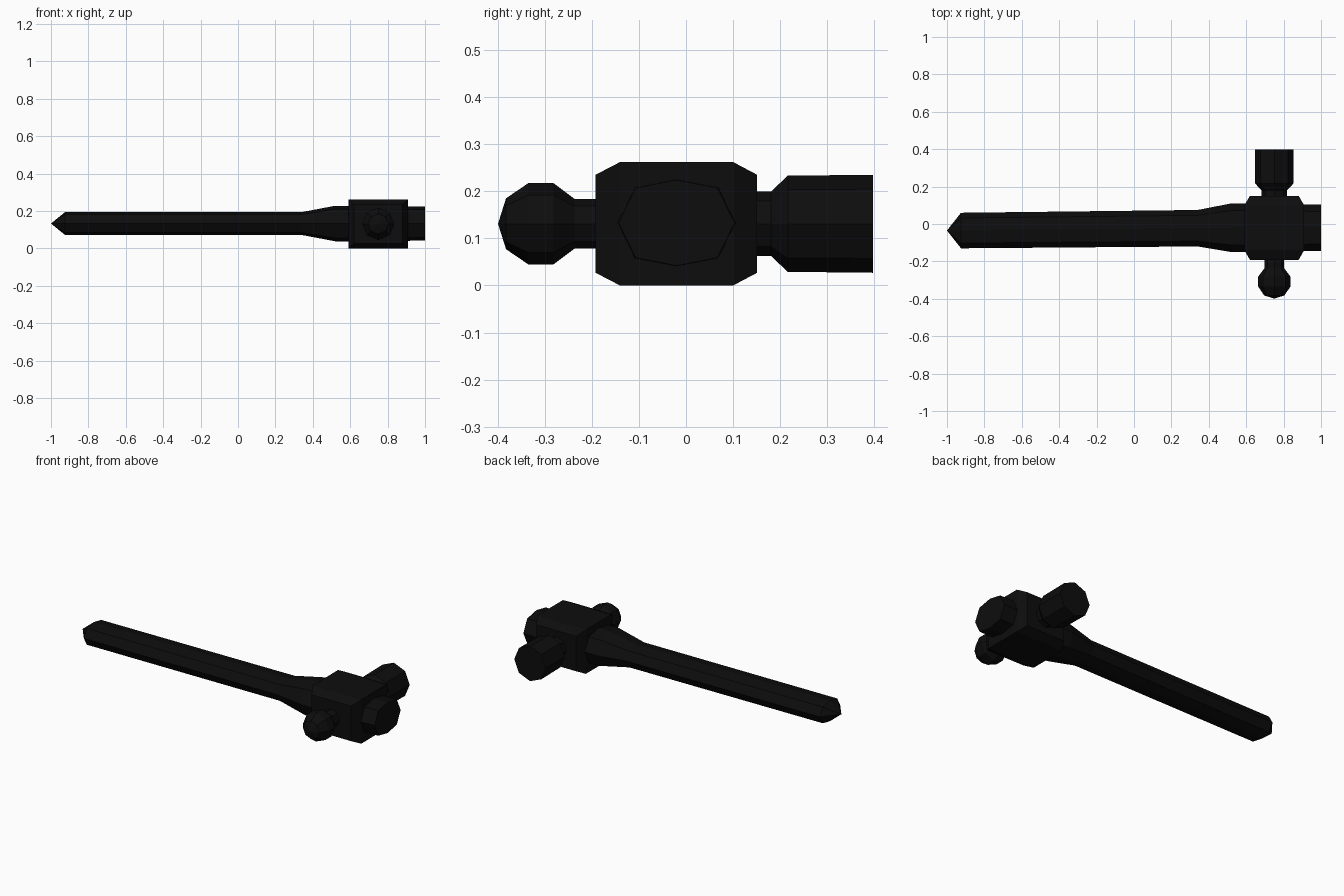
import bpy, bmesh, math
from mathutils import Vector

if "Cube" in bpy.data.objects:
    bpy.data.objects.remove(bpy.data.objects["Cube"])

mat = bpy.data.materials.new("black metal")
mat.diffuse_color = (0.004, 0.004, 0.004, 1)
mat.use_nodes = True
mat.node_tree.nodes["Principled BSDF"].inputs["Base Color"].default_value = mat.diffuse_color


def loft(name, rings):
    """Skin a list of closed rings; a ring of one point makes a pointed end."""
    bm = bmesh.new()
    loops = [[bm.verts.new(p) for p in r] for r in rings]
    for a, b in zip(loops, loops[1:]):
        n = max(len(a), len(b))
        for i in range(n):
            j = (i + 1) % n
            if len(a) == 1:
                bm.faces.new((a[0], b[j], b[i]))
            elif len(b) == 1:
                bm.faces.new((a[i], a[j], b[0]))
            else:
                bm.faces.new((a[i], a[j], b[j], b[i]))
    for end in (loops[0], loops[-1]):
        if len(end) > 2:
            bm.faces.new(end)
    bmesh.ops.recalc_face_normals(bm, faces=bm.faces[:])
    me = bpy.data.meshes.new(name)
    bm.to_mesh(me)
    bm.free()
    me.materials.append(mat)
    ob = bpy.data.objects.new(name, me)
    bpy.context.collection.objects.link(ob)
    return ob


CX, CZ = 0.75, 0.131


def y_ring(y, r):
    """Octagon around the head axis."""
    if r == 0:
        return [(CX, y, CZ)]
    return [(CX + r * math.cos(k * math.pi / 4), y, CZ + r * math.sin(k * math.pi / 4))
            for k in range(8)]


def x_ring(x, y0, y1, rz, boxy=1.0):
    """Oval octagon around the handle axis; boxy pushes the diagonal corners up."""
    cy, ry = (y0 + y1) / 2, (y1 - y0) / 2
    if rz == 0:
        return [(x, cy, 0.133)]
    pts = []
    for k in range(8):
        a = k * math.pi / 4
        f = boxy if k % 2 else 1
        pts.append((x, cy + ry * math.cos(a), 0.133 + rz * f * math.sin(a)))
    return pts


def box_ring(y, hx, hz):
    return [(CX + sx * hx, y, CZ + sz * hz)
            for sx, sz in ((-1, -1), (1, -1), (1, 1), (-1, 1))]


# Central block with chamfered ends
loft("head_block", [box_ring(-0.192, 0.13, 0.104), box_ring(-0.14, 0.16, 0.131),
                    box_ring(0.10, 0.16, 0.131), box_ring(0.151, 0.13, 0.104)])

# Rounded peen at the front
loft("ball_peen", [y_ring(y, r) for y, r in (
    (-0.17, 0.053), (-0.237, 0.053), (-0.281, 0.086), (-0.335, 0.086),
    (-0.382, 0.054), (-0.399, 0))])

# Striking face at the back
loft("striking_face", [y_ring(y, r) for y, r in (
    (0.13, 0.068), (0.18, 0.068), (0.216, 0.102), (0.397, 0.104))])

# Handle passing through the head
loft("handle", [x_ring(-1.0, -0.035, -0.035, 0),
                x_ring(-0.925, -0.13, 0.06, 0.061, 1.12),
                x_ring(0.34, -0.12, 0.075, 0.061, 1.12),
                x_ring(0.52, -0.15, 0.11, 0.095, 1.15),
                x_ring(0.70, -0.15, 0.11, 0.095, 1.15),
                x_ring(1.0, -0.143, 0.103, 0.091, 1.15)])
